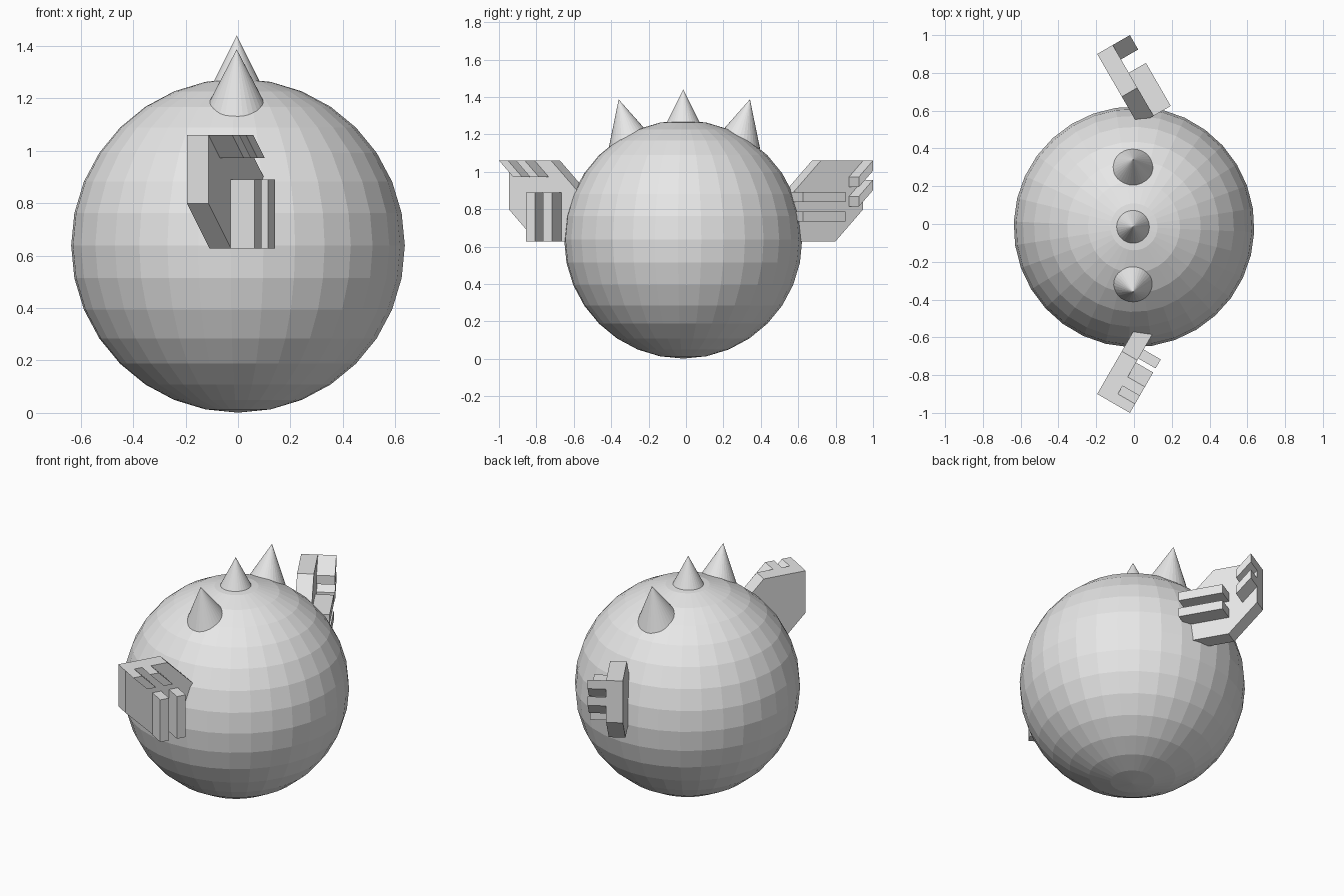
import bpy, bmesh, math
from mathutils import Vector

cube = bpy.data.objects.get("Cube")
if cube:
    bpy.data.objects.remove(cube, do_unlink=True)

grey = bpy.data.materials.new("light_grey")
grey.use_nodes = True
grey.diffuse_color = (0.8, 0.8, 0.8, 1)
grey.node_tree.nodes["Principled BSDF"].inputs["Base Color"].default_value = (0.8, 0.8, 0.8, 1)


def finish(name, bm):
    bmesh.ops.recalc_face_normals(bm, faces=bm.faces)
    mesh = bpy.data.meshes.new(name)
    bm.to_mesh(mesh)
    bm.free()
    mesh.materials.append(grey)
    obj = bpy.data.objects.new(name, mesh)
    bpy.context.collection.objects.link(obj)
    return obj


# Round faceted body
CENTRE_Y = -0.015
bm = bmesh.new()
bmesh.ops.create_uvsphere(bm, u_segments=32, v_segments=16, radius=0.637)
body = finish("body", bm)
body.location = (0, CENTRE_Y, 0.638)
body.rotation_euler.z = math.radians(-2.5)


# Row of three spikes, the outer two leaning outward
def spike(name, tip_y, tip_z, lean):
    depth = 0.25
    bm = bmesh.new()
    bmesh.ops.create_cone(bm, cap_ends=True, segments=32, radius1=depth / 2,
                          radius2=0, depth=depth)
    bmesh.ops.translate(bm, verts=bm.verts, vec=(0, 0, -depth / 2))
    obj = finish(name, bm)
    obj.location = (-0.005, tip_y, tip_z)
    obj.rotation_euler.x = math.radians(lean)


spike("middle_spike", CENTRE_Y, 1.44, 0)
spike("front_spike", -0.36, 1.387, 15)
spike("back_spike", 0.342, 1.387, -15)

# Hands: outlines measured inward (a) and downward (b) from the outer top corner
SIZE, CHAMFER, PALM, FULL = 0.433, 0.172, 0.095, 0.2
FINGER, SHIFT = 0.055, 0.088


def hand(side, sign, swap):
    inward = Vector((0.5, -0.866 * sign, 0))
    out = Vector((0.866, 0.5 * sign, 0))
    corner = Vector((-0.195, 0.9 * sign, 1.06))

    def prism(name, outline, w0, w1):
        bm = bmesh.new()
        rings = []
        for w in (w0, w1):
            ring = []
            for a, b in outline:
                u, t = (b, a) if swap else (a, b)
                ring.append(bm.verts.new(corner + inward * u + out * w - Vector((0, 0, t))))
            rings.append(ring)
            bm.faces.new(ring)
        n = len(outline)
        for i in range(n):
            j = (i + 1) % n
            bm.faces.new((rings[0][i], rings[0][j], rings[1][j], rings[1][i]))
        finish(side + "_" + name, bm)

    far = SIZE - CHAMFER
    prism("palm", [(0, 0), (far, 0), (SIZE, CHAMFER), (SIZE, SIZE),
                   (CHAMFER, SIZE), (0, far)], 0, PALM)
    # Straight fingers
    for i, a in enumerate((0.168, 0.272)):
        prism(f"finger_{i + 1}", [(a, 0.17), (a + FINGER, 0.17),
                                  (a + FINGER, SIZE), (a, SIZE)], PALM, FULL)
    # Short slanted fingertips
    for i, a in enumerate((0, 0.104)):
        prism(f"fingertip_{i + 1}", [(a, 0), (a + FINGER, 0),
                                     (a + FINGER + SHIFT, SHIFT), (a + SHIFT, SHIFT)], PALM, FULL)


hand("front_hand", -1, False)
hand("back_hand", 1, True)
